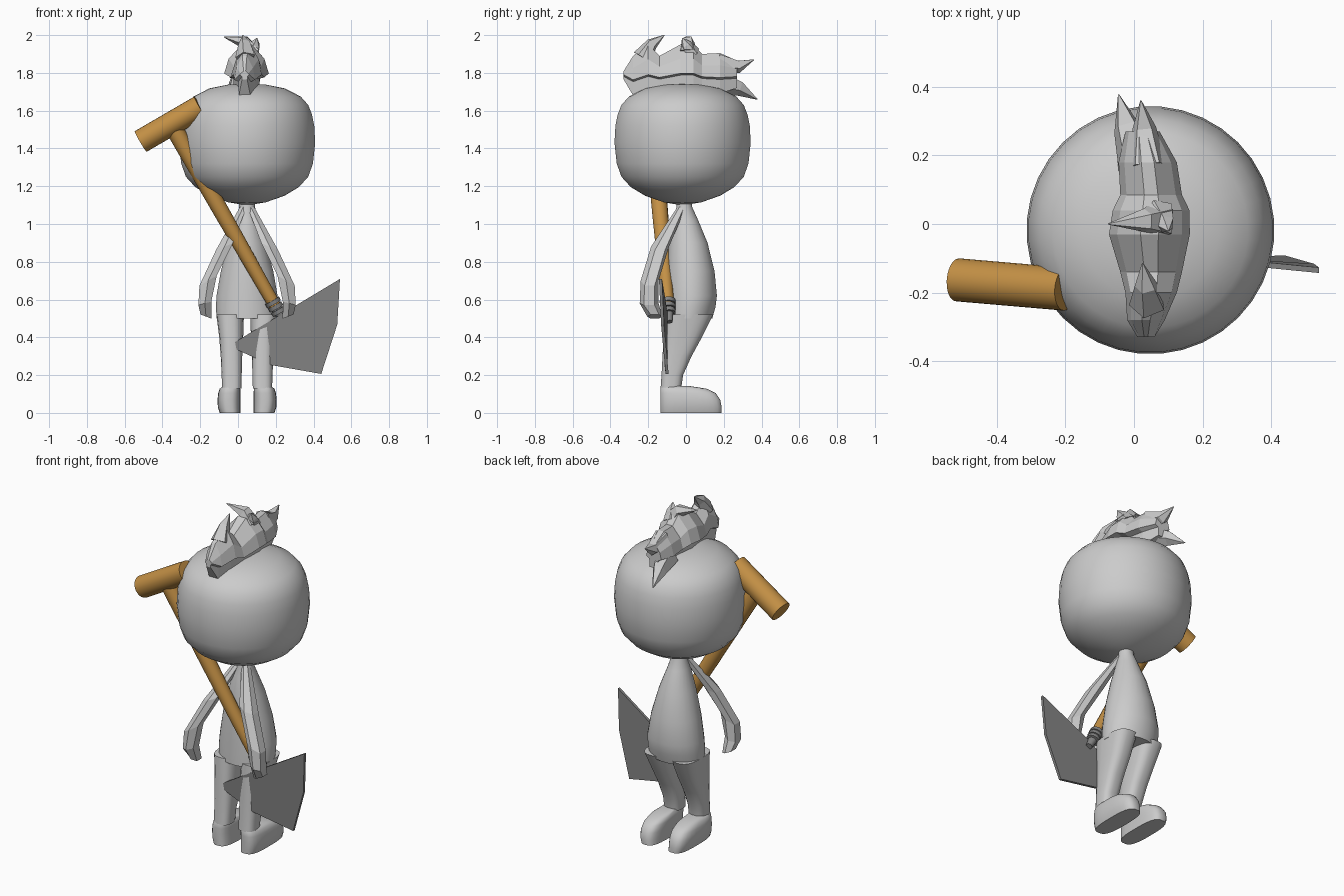
import bpy, math
from mathutils import Vector

CX = 0.048  # plane of symmetry of the figure


def material(name, rgb):
    m = bpy.data.materials.new(name)
    m.diffuse_color = (*rgb, 1)
    return m


GREY = material("light grey", (0.6, 0.6, 0.6))
IRON = material("dark grey", (0.23, 0.23, 0.23))
WOOD = material("wood", (0.55, 0.28, 0.06))


def loft(name, rings, mat, smooth=None):
    """Skin a list of equal-sized rings, with both ends capped."""
    n = len(rings[0])
    verts = [v for r in rings for v in r]
    faces = [(a * n + i, a * n + (i + 1) % n, (a + 1) * n + (i + 1) % n, (a + 1) * n + i)
             for a in range(len(rings) - 1) for i in range(n)]
    faces += [tuple(range(n))[::-1], tuple(range(len(verts) - n, len(verts)))]
    me = bpy.data.meshes.new(name)
    me.from_pydata(verts, [], faces)
    ob = bpy.data.objects.new(name, me)
    bpy.context.collection.objects.link(ob)
    me.materials.append(mat)
    bpy.ops.object.select_all(action='DESELECT')
    ob.select_set(True)
    bpy.context.view_layer.objects.active = ob
    bpy.ops.object.mode_set(mode='EDIT')
    bpy.ops.mesh.select_all(action='SELECT')
    bpy.ops.mesh.normals_make_consistent(inside=False)
    bpy.ops.object.mode_set(mode='OBJECT')
    if smooth:
        bpy.ops.object.shade_smooth_by_angle(angle=math.radians(smooth))
    return ob


def flat_ring(x0, x1, y0, y1, z, n=24, power=2.0, tilt=0.0):
    """Horizontal superellipse between the given limits."""
    pts = []
    for i in range(n):
        a = 2 * math.pi * (i + 0.5) / n
        c, s = math.cos(a), math.sin(a)
        u = math.copysign(abs(c) ** (2 / power), c)
        v = math.copysign(abs(s) ** (2 / power), s)
        pts.append(Vector(((x0 + x1) / 2 + u * (x1 - x0) / 2,
                           (y0 + y1) / 2 + v * (y1 - y0) / 2, z + tilt * u)))
    return pts


def tube(name, path, radii, sides, mat, smooth=None, up=(0, 1, 0)):
    """Round tube of varying radius along a path."""
    path = [Vector(p) for p in path]
    rings = []
    for i, p in enumerate(path):
        d = (path[min(i + 1, len(path) - 1)] - path[max(i - 1, 0)]).normalized()
        u = d.cross(Vector(up)).normalized()
        w = d.cross(u)
        rings.append([p + radii[i] * (u * math.cos(2 * math.pi * k / sides)
                                      + w * math.sin(2 * math.pi * k / sides))
                      for k in range(sides)])
    return loft(name, rings, mat, smooth)


# Head: turned profile with a sharp edge round the crown
profile = [(0.01, 1.10), (0.1, 1.115), (0.2, 1.15), (0.275, 1.195), (0.325, 1.25),
           (0.35, 1.32), (0.362, 1.43), (0.357, 1.52), (0.345, 1.58), (0.325, 1.63),
           (0.285, 1.675), (0.2, 1.718), (0.1, 1.738), (0.01, 1.743)]
loft("head", [flat_ring(CX - r, CX + r, -0.018 - r, -0.018 + r, z, 36)
              for r, z in profile], GREY, 24)

# Torso: (z, half width, back y, front y)
torso = [(0.5, 0.163, -0.115, 0.14), (0.56, 0.166, -0.113, 0.157), (0.62, 0.163, -0.11, 0.165),
         (0.75, 0.14, -0.105, 0.152), (0.9, 0.1, -0.09, 0.115), (1.02, 0.06, -0.07, 0.065),
         (1.09, 0.042, -0.05, 0.033), (1.13, 0.042, -0.05, 0.03)]
loft("torso", [flat_ring(CX - w, CX + w, a, b, z) for z, w, a, b in torso], GREY, 40)

# Legs, feet and arms, one for each side
leg = [(0.13, 0.03, 0.133, -0.135, -0.025), (0.2, 0.028, 0.135, -0.13, -0.015),
       (0.3, 0.025, 0.14, -0.125, 0.03), (0.4, 0.02, 0.148, -0.12, 0.085),
       (0.52, 0.016, 0.163, -0.113, 0.145)]
foot = [(0.0, 0.034, 0.145, -0.135, 0.19), (0.03, 0.034, 0.155, -0.136, 0.19),
        (0.07, 0.034, 0.157, -0.137, 0.182), (0.105, 0.034, 0.153, -0.137, 0.158),
        (0.128, 0.036, 0.145, -0.136, 0.11), (0.142, 0.045, 0.128, -0.13, 0.02)]
arm = [(1.09, 0.0, 0.04, -0.045, 0.0, 0.0), (0.88, 0.07, 0.17, -0.185, -0.09, -0.02),
       (0.70, 0.155, 0.258, -0.24, -0.145, -0.03), (0.58, 0.185, 0.262, -0.245, -0.145, -0.01),
       (0.51, 0.185, 0.25, -0.205, -0.125, 0.012)]
for side, s in (("left", -1), ("right", 1)):
    def limb(rows, n, power):
        out = []
        for z, a, b, y0, y1, *t in rows:
            ring = flat_ring(a, b, y0, y1, z, n, power, t[0] if t else 0)
            out.append([Vector((CX + s * v.x, v.y, v.z)) for v in ring])
        return out
    loft(side + "_leg", limb(leg, 20, 2.8), GREY, 40)
    loft(side + "_foot", limb(foot, 24, 3.0), GREY, 40)
    loft(side + "_arm", limb(arm, 6, 2.4), GREY)

# Hair: low-poly crest, a narrow band below an overhanging shell
# (y, centre x, half width, bottom z, top z)
crest = [(-0.33, 0.035, 0.025, 1.765, 1.81), (-0.28, 0.035, 0.055, 1.68, 1.89),
         (-0.2, 0.05, 0.075, 1.69, 1.95), (-0.14, 0.05, 0.09, 1.70, 1.89),
         (-0.03, 0.045, 0.118, 1.70, 1.95), (0.04, 0.05, 0.112, 1.70, 1.95),
         (0.085, 0.05, 0.09, 1.70, 1.9), (0.18, 0.04, 0.085, 1.69, 1.905),
         (0.27, 0.025, 0.05, 1.72, 1.865)]
rings = []
for y, x, w, zb, zt in crest:
    lip = zb + 0.35 * (zt - zb)
    half = [(0.55, zb), (0.6, lip), (1.0, lip + 0.01), (0.8, zb + 0.7 * (zt - zb)), (0.22, zt)]
    rings.append([Vector((x + w * u, y, z)) for u, z in half]
                 + [Vector((x - w * u, y, z)) for u, z in reversed(half)])
loft("hair_crest", rings, GREY)
spikes = [([(0.04, -0.23, 1.88), (0.035, -0.18, 1.955), (0.025, -0.115, 2.0)], 0.055),
          ([(0.07, 0.01, 1.9), (0.035, 0.01, 1.965), (-0.075, 0.0, 1.99)], 0.06),
          ([(0.07, 0.03, 1.9), (0.09, 0.0, 1.95), (0.1, -0.02, 1.985)], 0.05),
          ([(0.04, 0.17, 1.85), (0.03, 0.28, 1.835), (0.02, 0.36, 1.87)], 0.06),
          ([(0.02, 0.16, 1.75), (-0.02, 0.28, 1.72), (-0.045, 0.378, 1.66)], 0.07)]
for i, (path, r) in enumerate(spikes):
    tube(f"hair_spike_{i + 1}", path, [r, r * 0.6, 0.002], 5, GREY, up=(0.3, 0.2, 1))

# Shovel: wooden shaft and cross handle
top, low = Vector((-0.35, -0.176, 1.525)), Vector((0.2, -0.095, 0.56))
tube("shovel_shaft", [top, top.lerp(low, 0.5), low], [0.047, 0.042, 0.033], 16, WOOD, 40)
tube("shovel_handle", [(-0.515, -0.163, 1.437), (-0.2, -0.19, 1.62)], [0.063, 0.063],
     24, WOOD, 40)

# Metal collar of stacked rings
axis = (low - top).normalized()
for i in range(3):
    c = low + axis * (0.028 * i - 0.03)
    tube(f"collar_ring_{i + 1}", [c - axis * 0.011, c + axis * 0.011],
         [0.042 - 0.002 * i] * 2, 12, IRON, 40)
tube("collar_neck", [low - axis * 0.03, low + axis * 0.09], [0.034, 0.018], 12, IRON, 40)

# Shovel blade: five-sided plate laid out across (u) and along (v) the shaft
mid, U, V = Vector((0.245, -0.118, 0.532)), Vector((0.857, 0, 0.515)), Vector((0.515, 0, -0.857))
outline = [(-0.344, 0, 0.006), (0, 0, 0.012), (0.344, 0, -0.017), (0.207, 0.2, -0.006),
           (0, 0.38, 0.018), (-0.207, 0.2, 0.012)]
loft("shovel_blade", [[mid + U * u + V * v + Vector((0, y + d, 0)) for u, v, y in outline]
                      for d in (-0.008, 0.008)], IRON)
